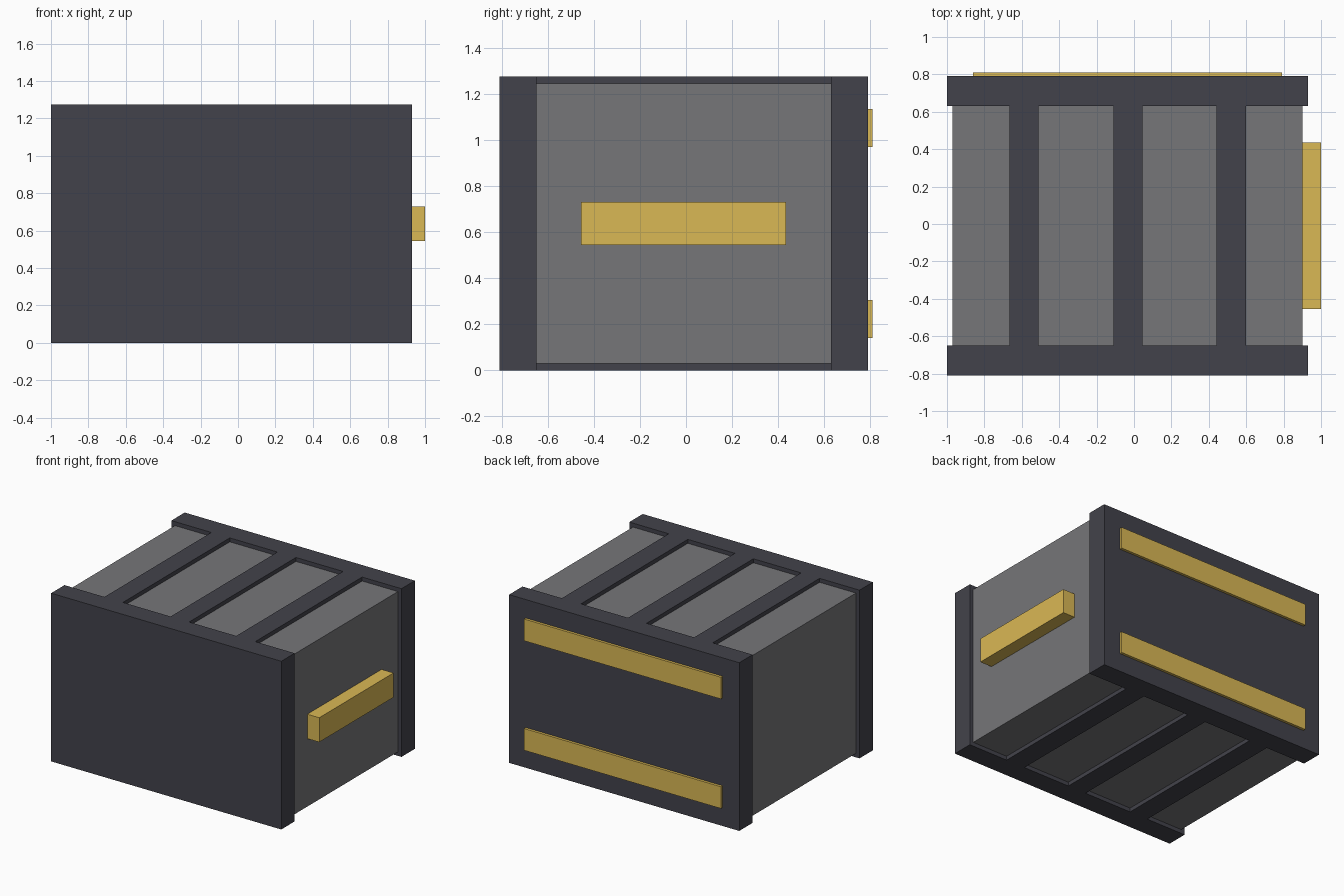
import bpy
import bmesh
from mathutils import Vector

if "Cube" in bpy.data.objects:
    bpy.data.objects.remove(bpy.data.objects["Cube"])


def material(name, rgb):
    m = bpy.data.materials.new(name)
    m.diffuse_color = (*rgb, 1)
    m.use_nodes = True
    m.node_tree.nodes["Principled BSDF"].inputs["Base Color"].default_value = m.diffuse_color
    return m


DARK = material("dark_frame", (0.055, 0.055, 0.07))
GREY = material("grey_panel", (0.18, 0.18, 0.19))
GOLD = material("gold_trim", (0.70, 0.48, 0.09))


def box(name, x, y, z, mat):
    """Box from (min, max) ranges along each axis."""
    lo, hi = (Vector(c) for c in zip(x, y, z))
    bm = bmesh.new()
    bmesh.ops.create_cube(bm, size=1)
    bmesh.ops.scale(bm, vec=hi - lo, verts=bm.verts)
    mesh = bpy.data.meshes.new(name)
    bm.to_mesh(mesh)
    bm.free()
    mesh.materials.append(mat)
    obj = bpy.data.objects.new(name, mesh)
    obj.location = (lo + hi) / 2
    bpy.context.collection.objects.link(obj)
    return obj


H = 1.275               # overall height
INNER = (-0.65, 0.63)   # gap between the two end plates

# Recessed inner body
box("inner_body", (-0.97, 0.90), INNER, (0.03, H - 0.03), GREY)

# Front and back plates
box("front_plate", (-1.0, 0.93), (-0.81, -0.65), (0, H), DARK)
box("back_plate", (-1.0, 0.93), (0.63, 0.79), (0, H), DARK)

# Three ribs across the top and the bottom
for i, x in enumerate([(-0.665, -0.51), (-0.11, 0.045), (0.44, 0.60)], 1):
    box(f"top_rib_{i}", x, INNER, (H - 0.03, H), DARK)
    box(f"bottom_rib_{i}", x, INNER, (0, 0.03), DARK)

# Handle on the right side
box("side_handle", (0.90, 1.0), (-0.455, 0.435), (0.545, 0.73), GOLD)

# Two trim strips on the back
for name, z in (("lower", (0.14, 0.305)), ("upper", (0.97, 1.135))):
    box(f"{name}_back_strip", (-0.86, 0.79), (0.79, 0.81), z, GOLD)
